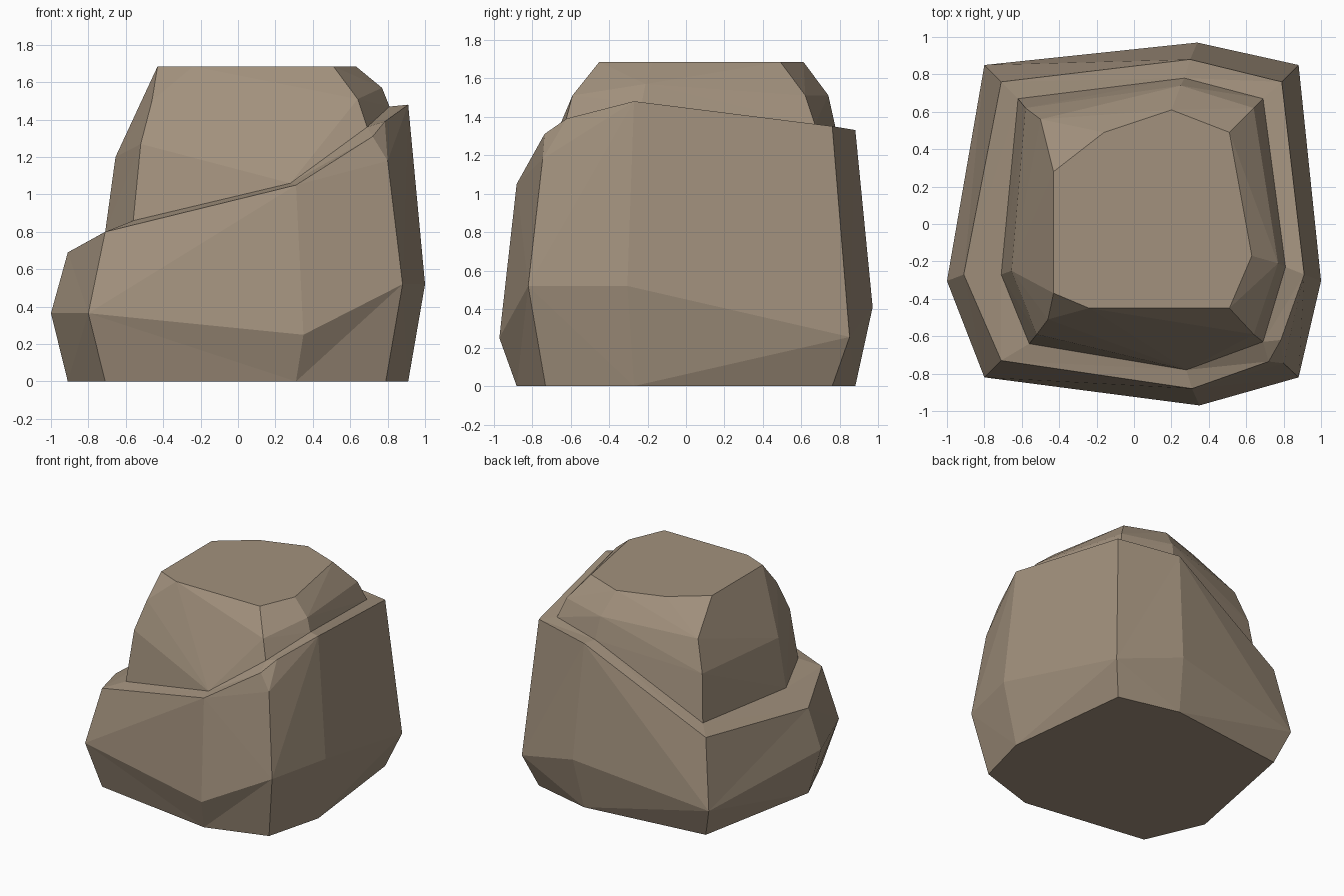
import bpy
import bmesh
from mathutils import Vector

cube = bpy.data.objects.get("Cube")
if cube:
    bpy.data.objects.remove(cube, do_unlink=True)

# One warm stone colour
stone = bpy.data.materials.new("warm_stone")
stone.use_nodes = True
colour = (0.36, 0.283, 0.205, 1.0)
stone.diffuse_color = colour
stone.node_tree.nodes["Principled BSDF"].inputs["Base Color"].default_value = colour


def finish(name, bm):
    """Turn a bmesh into a flat shaded stone object."""
    bmesh.ops.recalc_face_normals(bm, faces=bm.faces)
    mesh = bpy.data.meshes.new(name)
    bm.to_mesh(mesh)
    bm.free()
    mesh.materials.append(stone)
    obj = bpy.data.objects.new(name, mesh)
    bpy.context.collection.objects.link(obj)
    return obj


def flare(value, amount):
    """Push a coordinate outward, less so near the middle."""
    return value + amount * max(-1, min(1, value / 0.7))


def loft(bm, rings):
    """Join rings of points with triangles, choosing the bulging diagonal."""
    verts = {}

    def vert(point):
        key = tuple(round(c, 4) for c in point)
        if key not in verts:
            verts[key] = bm.verts.new(key)
        return verts[key]

    def reach(p, q):
        return ((p.co + q.co) / 2).xy.length

    grid = [[vert(p) for p in ring] for ring in rings]
    for low, high in zip(grid, grid[1:]):
        for i in range(len(low)):
            j = (i + 1) % len(low)
            a, b, c, d = low[i], low[j], high[j], high[i]
            if reach(a, c) > reach(b, d):
                triangles = ((a, b, c), (a, c, d))
            else:
                triangles = ((a, b, d), (b, c, d))
            for tri in triangles:
                if len(set(tri)) == 3 and not bm.faces.get(tri):
                    bm.faces.new(tri)
    return grid


# Shared outline, starting at the right and going round by the front;
# the front left corner appears twice so that it can be chipped
outline = [(-0.91, -0.27), (-0.71, -0.73), (0.31, -0.88), (0.79, -0.73),
           (0.79, -0.73), (0.91, -0.27), (0.79, 0.76), (0.30, 0.88), (-0.71, 0.76)]
belly_heights = [0.365, 0.365, 0.25, 0.52, 0.52, 0.52, 0.255, 0.41, 0.25]
rim_heights = [0.69, 0.80, 1.05, 1.31, 1.39, 1.48, 1.35, 1.33, 0.79]

base = [(x, y, 0) for x, y in outline]
belly = [(flare(x, 0.09), flare(y, 0.09), z)
         for (x, y), z in zip(outline, belly_heights)]
rim = [(x, y, z) for (x, y), z in zip(outline, rim_heights)]

# Chipped corner of the rim
rim[3], rim[4] = (0.72, -0.735, 1.31), (0.785, -0.62, 1.39)
chip = list(rim)
chip[3] = chip[4] = (0.80, -0.745, 1.18)

# Foot of the upper boulder, where the ledge ends
foot = [(-0.71, -0.27, 0.80), (-0.56, -0.64, 0.86), (0.28, -0.78, 1.06),
        (0.69, -0.63, 1.36), (0.69, -0.63, 1.36), (0.81, -0.23, 1.47),
        (0.69, 0.67, 1.36), (0.27, 0.78, 1.33), (-0.62, 0.67, 0.85)]

# Lower boulder with its sloping ledge
bm = bmesh.new()
grid = loft(bm, [base, belly, chip, rim, foot])
bm.faces.new(list(dict.fromkeys(grid[0])))
finish("lower_boulder", bm)

# Upper boulder: shoulders and flat top wrapped in a hull
shoulders = [(-0.655, -0.25, 1.20), (-0.52, -0.59, 1.27), (-0.46, -0.51, 1.50),
             (0.27, -0.61, 1.37), (0.64, -0.59, 1.51), (0.77, -0.21, 1.57),
             (0.64, 0.62, 1.51), (0.25, 0.74, 1.51),
             (-0.50, 0.56, 1.46), (-0.58, 0.62, 1.22)]
crown = [(-0.43, 0.28), (-0.43, -0.37), (-0.24, -0.45), (0.51, -0.45),
         (0.63, -0.17), (0.51, 0.49), (0.20, 0.61), (-0.16, 0.49)]
top_height = 1.685

bm = bmesh.new()
for point in foot[:4] + foot[5:] + shoulders + [(x, y, top_height) for x, y in crown]:
    bm.verts.new(Vector(point))
hull = bmesh.ops.convex_hull(bm, input=bm.verts)
loose = [v for v in bm.verts if not v.link_faces]
bmesh.ops.delete(bm, geom=loose, context='VERTS')
finish("upper_boulder", bm)
